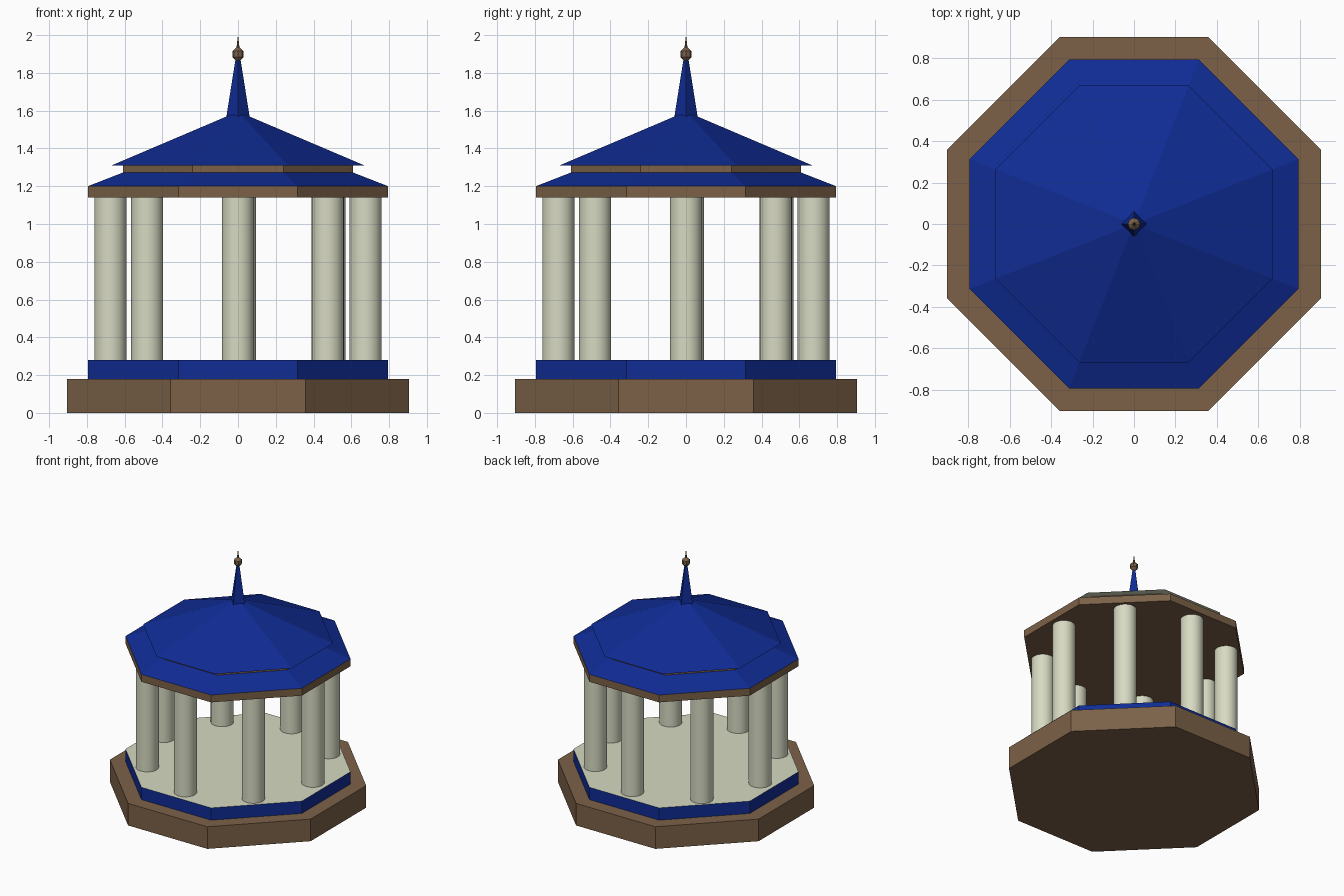
import bpy, bmesh, math

if "Cube" in bpy.data.objects:
    bpy.data.objects.remove(bpy.data.objects["Cube"])


def material(name, rgb):
    m = bpy.data.materials.new(name)
    m.diffuse_color = (*rgb, 1)
    m.use_nodes = True
    m.node_tree.nodes["Principled BSDF"].inputs["Base Color"].default_value = m.diffuse_color
    return m


BLUE = material("blue_tile", (0.005, 0.025, 0.30))
BROWN = material("brown_wood", (0.20, 0.12, 0.065))
CREAM = material("cream_stone", (0.68, 0.70, 0.54))


def octagon(a):
    """Eight corners with flats on the axes at distance a."""
    b = a * 0.395
    return [(a, -b), (a, b), (b, a), (-b, a), (-a, b), (-a, -b), (-b, -a), (b, -a)]


def polygon(n):
    return lambda r: [(r * math.cos(2 * math.pi * i / n), r * math.sin(2 * math.pi * i / n))
                      for i in range(n)]


def loft(name, profile, mat, outline=octagon, top=None, bottom=None):
    """Stack outlines along a (size, z) profile; a size of 0 closes to a point."""
    bm = bmesh.new()
    rings = [[bm.verts.new((x, y, z)) for x, y in outline(a)] if a else [bm.verts.new((0, 0, z))]
             for a, z in profile]
    for lo, hi in zip(rings, rings[1:]):
        n = len(lo)
        for i in range(n):
            j = (i + 1) % n
            if len(hi) == 1:
                bm.faces.new((lo[i], lo[j], hi[0]))
            else:
                bm.faces.new((lo[i], lo[j], hi[j], hi[i]))
    # caps may carry their own material
    bm.faces.new(rings[0][::-1]).material_index = 1 if bottom else 0
    if len(rings[-1]) > 1:
        bm.faces.new(rings[-1]).material_index = 1 if top else 0
    me = bpy.data.meshes.new(name)
    bm.to_mesh(me)
    bm.free()
    me.materials.append(mat)
    if top or bottom:
        me.materials.append(top or bottom)
    ob = bpy.data.objects.new(name, me)
    bpy.context.collection.objects.link(ob)
    return ob


# stepped floor
loft("base_step", [(0.905, 0), (0.905, 0.18)], BROWN)
loft("floor_platform", [(0.795, 0.18), (0.795, 0.28)], BLUE, top=CREAM)

# ring of columns
spots = [(0, -0.676), (0.475, -0.481), (0.676, 0), (0.484, 0.475),
         (0.01, 0.676), (-0.481, 0.484), (-0.676, 0.01), (-0.481, -0.481)]
for i, (x, y) in enumerate(spots):
    bpy.ops.mesh.primitive_cylinder_add(vertices=32, radius=0.085, depth=0.87,
                                        location=(x, y, 0.71))
    col = bpy.context.object
    col.name = f"column_{i + 1}"
    col.data.materials.append(CREAM)
    bpy.ops.object.shade_smooth_by_angle()

# two-tier roof
loft("roof_beam", [(0.795, 1.14), (0.795, 1.20)], BROWN)
loft("lower_roof", [(0.795, 1.20), (0.61, 1.272)], BLUE)
loft("roof_drum", [(0.61, 1.272), (0.61, 1.31)], BROWN)
loft("upper_roof", [(0.67, 1.31), (0, 1.595)], BLUE, bottom=CREAM)

# spire and finial
loft("spire", [(0.062, 1.565), (0.012, 1.88)], BLUE, outline=polygon(4))
loft("finial", [(0.012, 1.865), (0.03, 1.885), (0.03, 1.915), (0.008, 1.935), (0, 2.0)],
     BROWN, outline=polygon(8))
